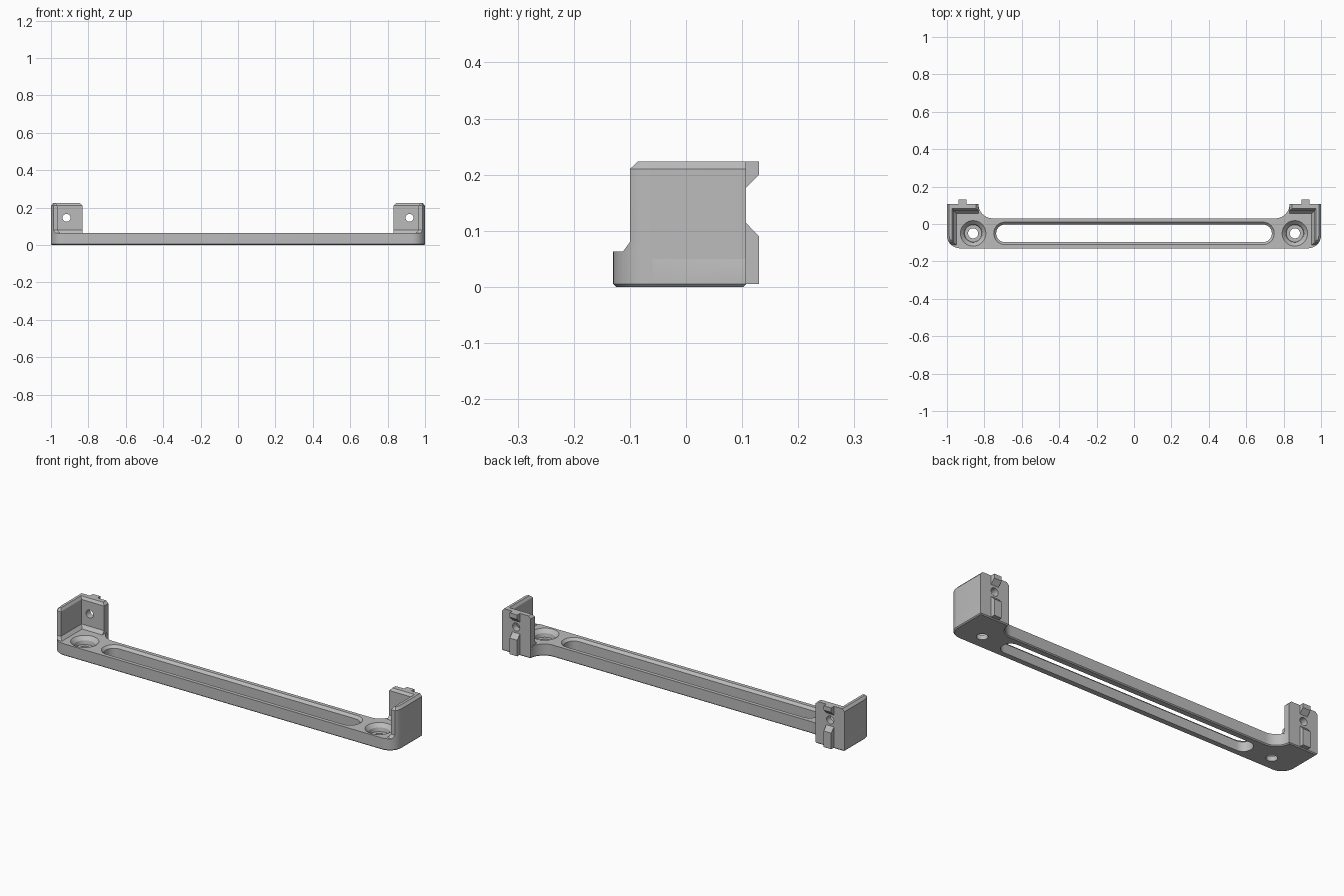
import bpy, bmesh, math
from mathutils import Matrix

cube = bpy.data.objects.get("Cube")
if cube:
    bpy.data.objects.remove(cube, do_unlink=True)

grey = bpy.data.materials.new("light grey")
grey.use_nodes = True
grey.diffuse_color = (0.5, 0.5, 0.5, 1)
grey.node_tree.nodes["Principled BSDF"].inputs["Base Color"].default_value = (0.5, 0.5, 0.5, 1)


def arc(cx, cy, r, a0, a1, n=10):
    angles = [math.radians(a0 + (a1 - a0) * i / n) for i in range(n + 1)]
    return [(cx + r * math.cos(a), cy + r * math.sin(a)) for a in angles]


def circle(cx, cy, r):
    return arc(cx, cy, r, 0, 360, 40)[:-1]


def finish(bm, name):
    bmesh.ops.recalc_face_normals(bm, faces=bm.faces)
    mesh = bpy.data.meshes.new(name)
    bm.to_mesh(mesh)
    bm.free()
    mesh.materials.append(grey)
    ob = bpy.data.objects.new(name, mesh)
    bpy.context.collection.objects.link(ob)
    return ob


def loft(layers, side=1):
    """Solid through equal-length rings, each given as (points, height)."""
    bm = bmesh.new()
    rings = [[bm.verts.new((x * side, y, z)) for x, y in pts] for pts, z in layers]
    for a, b in zip(rings, rings[1:]):
        for i in range(len(a)):
            j = (i + 1) % len(a)
            bm.faces.new((a[i], a[j], b[j], b[i]))
    bm.faces.new(rings[0][::-1])
    bm.faces.new(rings[-1])
    return bm


def select(ob):
    bpy.ops.object.select_all(action="DESELECT")
    ob.select_set(True)
    bpy.context.view_layer.objects.active = ob


def cut(ob, cutter):
    cutter.hide_render = True
    mod = ob.modifiers.new("cut", "BOOLEAN")
    mod.operation = "DIFFERENCE"
    mod.solver = "EXACT"
    mod.object = cutter
    select(ob)
    bpy.ops.object.modifier_apply(modifier=mod.name)
    bpy.data.objects.remove(cutter, do_unlink=True)


def smooth(ob):
    select(ob)
    bpy.ops.object.shade_smooth_by_angle(angle=math.radians(30))


# Base rail: symmetric outline, chamfered along its top and bottom rims
BACK, TOP, BASE = 0.107, 0.223, 0.063
half = arc(0.93, -0.06, 0.07, -90, 0) + [(1, BACK)] + arc(0.755, BACK, 0.077, 0, -90)
outline = half + [(-x, y) for x, y in reversed(half)]
bm = loft([(outline, 0), (outline, BASE)])
for height, width in ((BASE, 0.013), (0, 0.005)):
    rim = [e for e in bm.edges if all(abs(v.co.z - height) < 1e-5 for v in e.verts)]
    bmesh.ops.bevel(bm, geom=rim, offset=width, segments=1, affect="EDGES")
rail = finish(bm, "base_rail")


# Long slot with a flared top
def slot(r):
    return arc(0.69, -0.05, r, -90, 90, 16) + arc(-0.69, -0.05, r, 90, 270, 16)


cut(rail, finish(loft([(slot(0.047), -0.05), (slot(0.047), 0.05), (slot(0.077), 0.08)]), "slot_cutter"))

# Counterbored screw holes
for side in (1, -1):
    steps = ((0.027, -0.05), (0.027, 0.025), (0.046, 0.025), (0.05, 0.045), (0.085, 0.08))
    cut(rail, finish(loft([(circle(0.86, -0.05, r), z) for r, z in steps], side), "screw_cutter"))
smooth(rail)


# L-shaped end bracket section: inner faces, front end and outer corner
def section(inner_x, inner_y, front, outer=1, end=0.832):
    r = outer - 0.93
    start = math.degrees(math.asin((front + 0.06) / r))
    return [(outer, BACK), (end, BACK), (end, inner_y), (inner_x, inner_y),
            (inner_x, front)] + arc(0.93, -0.06, r, start, 0, 8)


foot = section(0.95, 0.057, -0.112)
wall = section(0.965, 0.072, -0.1)
crest = section(0.974, 0.082, -0.086, 0.988, 0.845)

for side, word in ((1, "left"), (-1, "right")):
    layers = [(foot, 0.005), (foot, BASE), (wall, 0.08), (wall, 0.21), (crest, TOP)]
    bracket = finish(loft(layers, side), word + "_end_bracket")

    # Cross hole through the back plate
    bm = loft([(circle(0, 0, 0.021), -0.1), (circle(0, 0, 0.021), 0.1)])
    place = Matrix.Translation((0.917 * side, 0.1, 0.145)) @ Matrix.Rotation(math.pi / 2, 4, "X")
    bm.transform(place)
    cut(bracket, finish(bm, "cross_hole_cutter"))
    smooth(bracket)

    # Wedge-ended locating tabs on the back
    for part, near, far, tip in (("lower", 0.005, 0.09, 0.114), ("upper", TOP, 0.2, 0.177)):
        profile = [(0.1, near), (0.13, near), (0.13, far), (BACK, tip), (0.1, tip)]
        bm = bmesh.new()
        ends = [[bm.verts.new(((0.917 + dx) * side, y, z)) for y, z in profile]
                for dx in (-0.022, 0.022)]
        for i in range(5):
            j = (i + 1) % 5
            bm.faces.new((ends[0][i], ends[0][j], ends[1][j], ends[1][i]))
        bm.faces.new(ends[0])
        bm.faces.new(ends[1][::-1])
        finish(bm, word + "_" + part + "_tab")
